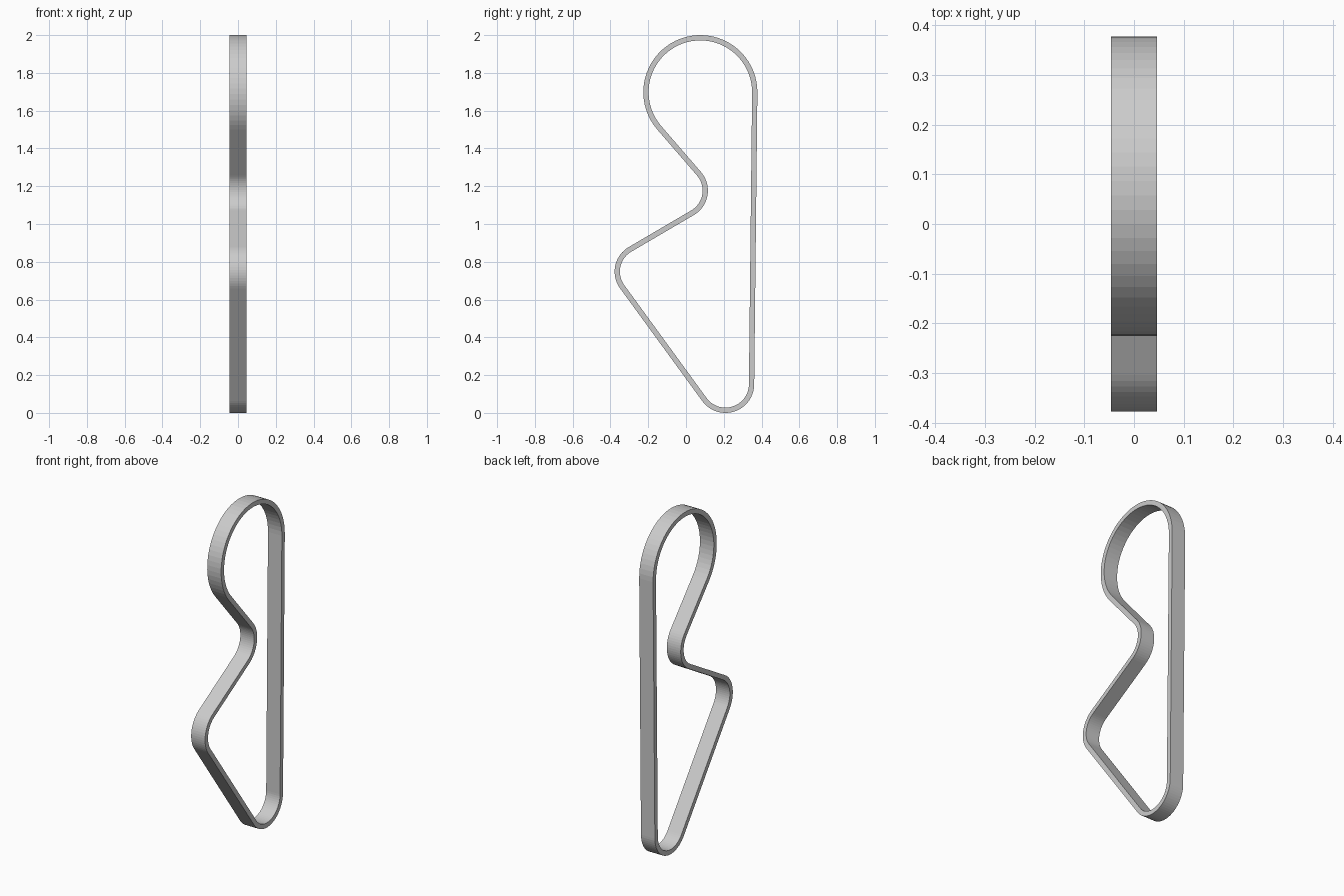
import bpy, bmesh, math
from mathutils import Vector

if "Cube" in bpy.data.objects:
    bpy.data.objects.remove(bpy.data.objects["Cube"])

HALF_W = 0.046      # half belt width along x
HALF_T = 0.014      # half belt thickness
STEP = math.radians(5.6)

# Pulley circles the belt wraps: y, z, signed centreline radius
# (negative = belt bends the other way, over an outside idler)
pulleys = [(0.076, 1.698, 0.288), (-0.034, 1.177, -0.136),
           (-0.228, 0.748, 0.136), (0.209, 0.152, 0.138)]


def tangent_angle(a, b):
    """Heading of the straight belt run from pulley a to pulley b."""
    dy, dz = b[0] - a[0], b[1] - a[1]
    return math.atan2(dz, dy) - math.asin((b[2] - a[2]) / math.hypot(dy, dz))


n = len(pulleys)
heads = [tangent_angle(pulleys[i], pulleys[(i + 1) % n]) for i in range(n)]

# Centreline points with outward normals, arc by arc
path = []
for i, (y, z, r) in enumerate(pulleys):
    start = heads[i - 1]
    sign = 1 if r > 0 else -1
    turn = sign * ((sign * (heads[i] - start)) % math.tau)
    count = max(4, round(abs(turn) / STEP))
    for k in range(count + 1):
        a = start + turn * k / count - math.pi / 2
        normal = Vector((0, math.cos(a), math.sin(a)))
        path.append((Vector((0, y, z)) + normal * r, normal))

# Sweep the rectangular belt section round the closed path
bm = bmesh.new()
section = [(-HALF_W, HALF_T), (HALF_W, HALF_T), (HALF_W, -HALF_T), (-HALF_W, -HALF_T)]
rings = [[bm.verts.new(p + nrm * t + Vector((x, 0, 0))) for x, t in section]
         for p, nrm in path]
for i, ring in enumerate(rings):
    prev = rings[i - 1]
    for j in range(4):
        k = (j + 1) % 4
        bm.faces.new((prev[j], prev[k], ring[k], ring[j]))
bmesh.ops.recalc_face_normals(bm, faces=bm.faces[:])

mesh = bpy.data.meshes.new("drive_belt")
bm.to_mesh(mesh)
bm.free()
bpy.context.collection.objects.link(bpy.data.objects.new("drive_belt", mesh))
